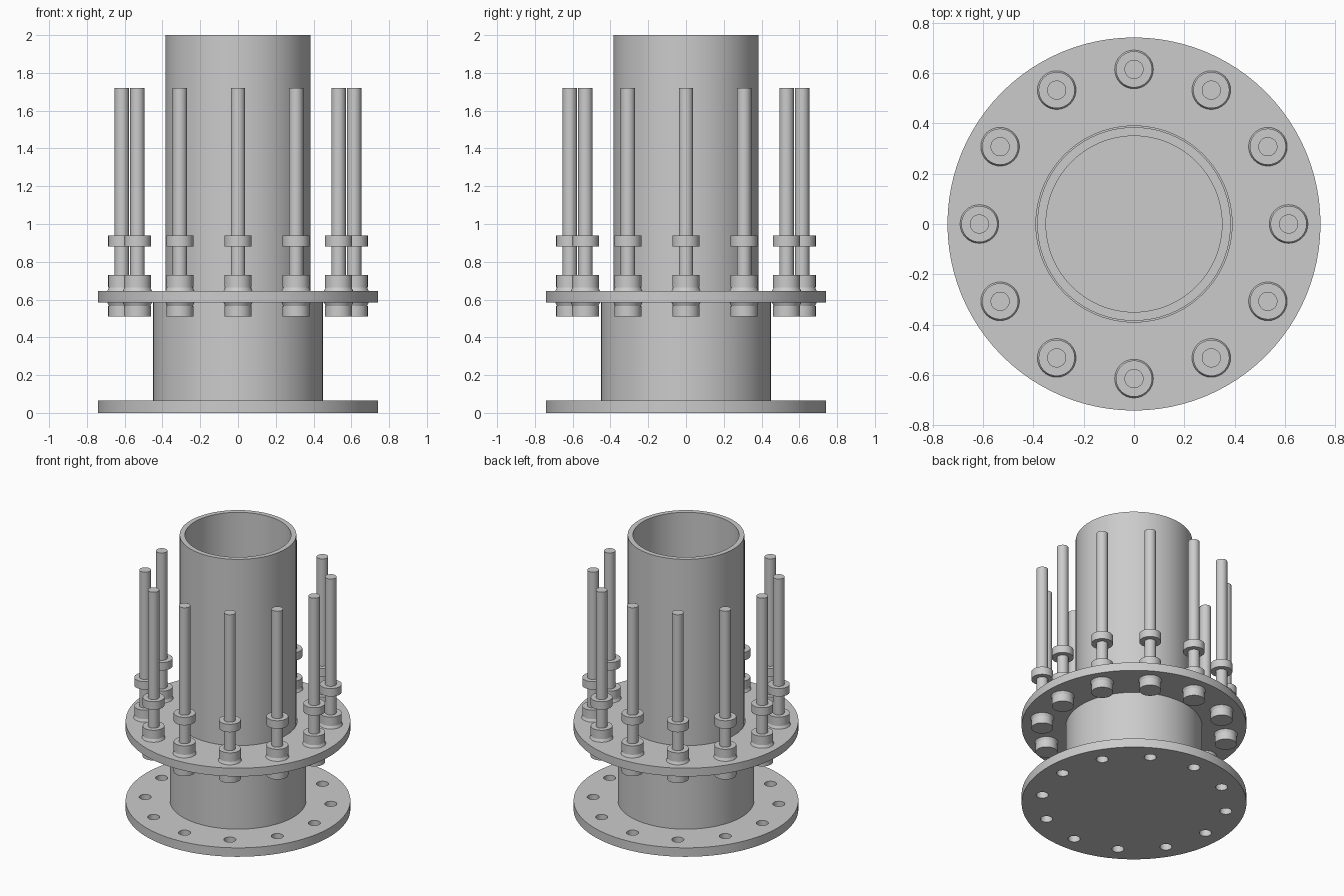
import bpy, bmesh
from math import pi, cos, sin
from mathutils import Vector, Matrix

cube = bpy.data.objects.get("Cube")
if cube:
    bpy.data.objects.remove(cube, do_unlink=True)

# Single steel grey material
steel = bpy.data.materials.new("steel grey")
steel.use_nodes = True
GREY = (0.6, 0.6, 0.6, 1)
steel.diffuse_color = GREY
steel.node_tree.nodes["Principled BSDF"].inputs["Base Color"].default_value = GREY

COUNT = 12
BOLT_CIRCLE = 0.615


def lathe(name, profile, steps=96, centre=(0, 0)):
    """Revolve a closed (radius, height) outline about a vertical axis."""
    bm = bmesh.new()
    verts = [bm.verts.new((r, 0, z)) for r, z in profile]
    edges = [bm.edges.new((verts[i - 1], verts[i])) for i in range(len(verts))]
    bmesh.ops.spin(bm, geom=verts + edges, cent=(0, 0, 0), axis=(0, 0, 1),
                   angle=2 * pi, steps=steps, use_merge=False)
    bmesh.ops.remove_doubles(bm, verts=bm.verts, dist=1e-5)
    # Drop the edges left lying on the axis
    loose = [e for e in bm.edges if not e.link_faces]
    bmesh.ops.delete(bm, geom=loose, context='EDGES')
    bmesh.ops.recalc_face_normals(bm, faces=bm.faces)
    mesh = bpy.data.meshes.new(name)
    bm.to_mesh(mesh)
    bm.free()
    mesh.materials.append(steel)
    obj = bpy.data.objects.new(name, mesh)
    obj.location = (centre[0], centre[1], 0)
    bpy.context.collection.objects.link(obj)
    return obj


def select_only(obj):
    bpy.ops.object.select_all(action='DESELECT')
    obj.select_set(True)
    bpy.context.view_layer.objects.active = obj


def smooth(obj):
    select_only(obj)
    bpy.ops.object.shade_smooth_by_angle()


def ring(name, inner, outer, low, high):
    return lathe(name, [(inner, low), (outer, low), (outer, high), (inner, high)])


def disc(radius, low, high):
    return [(0, low), (radius, low), (radius, high), (0, high)]


spots = [(BOLT_CIRCLE * cos(2 * pi * i / COUNT), BOLT_CIRCLE * sin(2 * pi * i / COUNT))
         for i in range(COUNT)]

# Base plate with a circle of drilled holes
base = lathe("base_plate", disc(0.742, 0, 0.065))
bm = bmesh.new()
for x, y in spots:
    bmesh.ops.create_cone(bm, cap_ends=True, segments=32, radius1=0.04, radius2=0.04,
                          depth=0.4, matrix=Matrix.Translation(Vector((x, y, 0.03))))
drill_mesh = bpy.data.meshes.new("hole_cutter")
bm.to_mesh(drill_mesh)
bm.free()
drill_mesh.materials.append(steel)
drill = bpy.data.objects.new("hole_cutter", drill_mesh)
drill.hide_render = True
bpy.context.collection.objects.link(drill)
cut = base.modifiers.new("bolt holes", 'BOOLEAN')
cut.operation = 'DIFFERENCE'
cut.solver = 'EXACT'
cut.object = drill
select_only(base)
bpy.ops.object.modifier_apply(modifier=cut.name)
bpy.data.objects.remove(drill, do_unlink=True)

# Sleeve, upper flange and the long open pipe
parts = [
    base,
    ring("lower_sleeve", 0.39, 0.45, 0.065, 0.585),
    ring("upper_flange", 0.39, 0.742, 0.585, 0.645),
    ring("inner_pipe", 0.35, 0.385, 0.065, 2.0),
]

# Threaded studs, each with three nuts and two tapered washers
fittings = {
    "stud": disc(0.038, 0.515, 1.72),
    "upper_nut": disc(0.072, 0.88, 0.938),
    "clamp_nut": disc(0.072, 0.665, 0.73),
    "top_washer": [(0, 0.645), (0.077, 0.645), (0.068, 0.665), (0, 0.665)],
    "bottom_washer": [(0, 0.565), (0.068, 0.565), (0.077, 0.585), (0, 0.585)],
    "bottom_nut": disc(0.072, 0.51, 0.565),
}
for i, spot in enumerate(spots):
    for name, profile in fittings.items():
        parts.append(lathe(f"{name}_{i + 1}", profile, 32, spot))

for part in parts:
    smooth(part)
